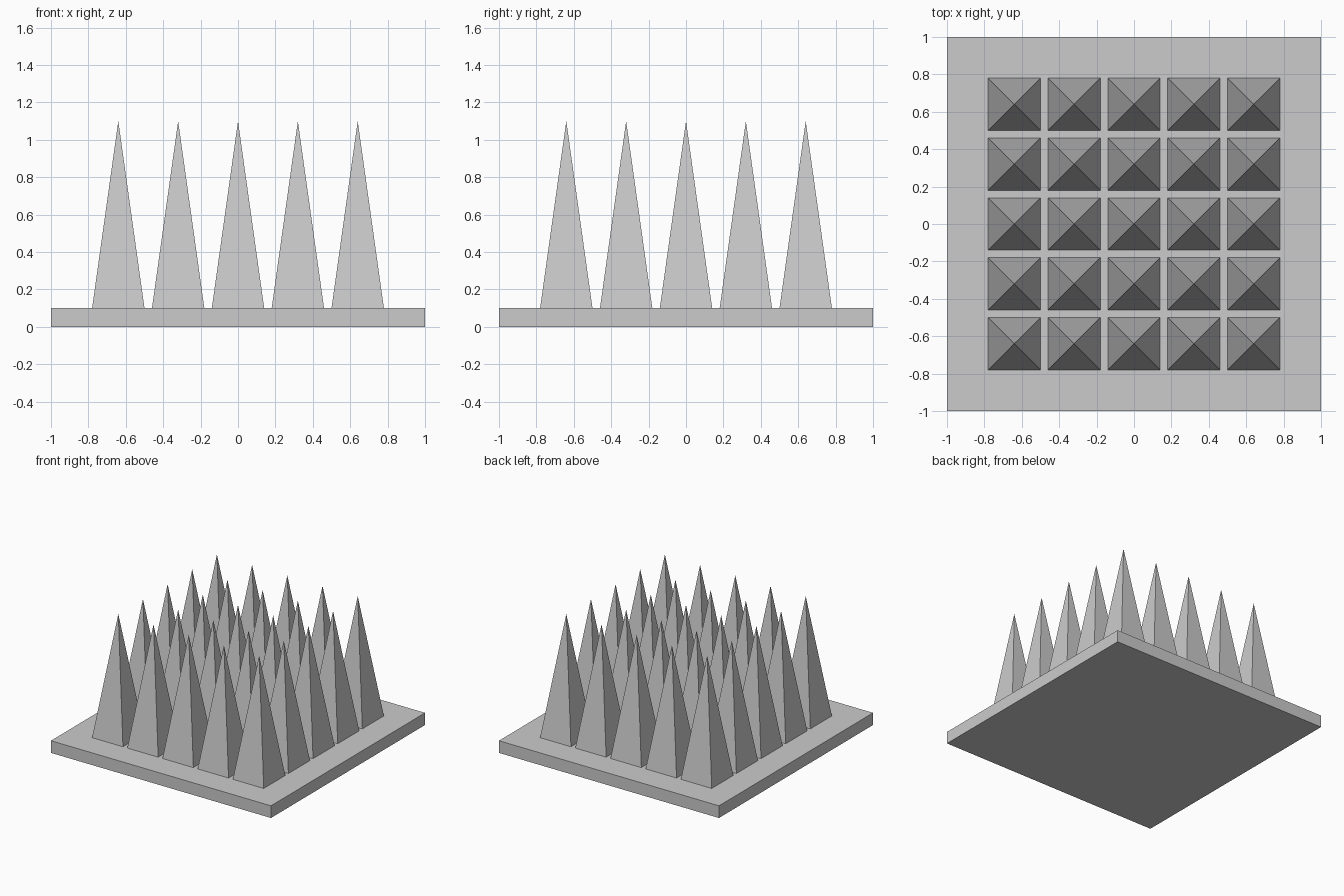
import bpy, bmesh

if "Cube" in bpy.data.objects:
    bpy.data.objects.remove(bpy.data.objects["Cube"])

PITCH, HALF, BASE_Z, TIP_Z = 0.32, 0.14, 0.1, 1.1


def make_object(name, bm):
    bmesh.ops.recalc_face_normals(bm, faces=bm.faces)
    mesh = bpy.data.meshes.new(name)
    bm.to_mesh(mesh)
    bm.free()
    obj = bpy.data.objects.new(name, mesh)
    bpy.context.collection.objects.link(obj)
    return obj


# Square base plate
bm = bmesh.new()
bmesh.ops.create_cube(bm, size=1)
bmesh.ops.scale(bm, vec=(2, 2, BASE_Z), verts=bm.verts)
bmesh.ops.translate(bm, vec=(0, 0, BASE_Z / 2), verts=bm.verts)
make_object("base_plate", bm)

# One four-sided spike at the front left corner of the grid
bm = bmesh.new()
x = y = -2 * PITCH
ring = [bm.verts.new((x + sx * HALF, y + sy * HALF, BASE_Z))
        for sx, sy in ((-1, -1), (1, -1), (1, 1), (-1, 1))]
tip = bm.verts.new((x, y, TIP_Z))
bm.faces.new(ring[::-1])
for i in range(4):
    bm.faces.new((ring[i], ring[(i + 1) % 4], tip))
spikes = make_object("spikes", bm)

# Repeat the spike into a 5 by 5 grid
for name, step in (("columns", (PITCH, 0, 0)), ("rows", (0, PITCH, 0))):
    array = spikes.modifiers.new(name, 'ARRAY')
    array.count = 5
    array.use_relative_offset = False
    array.use_constant_offset = True
    array.constant_offset_displace = step
